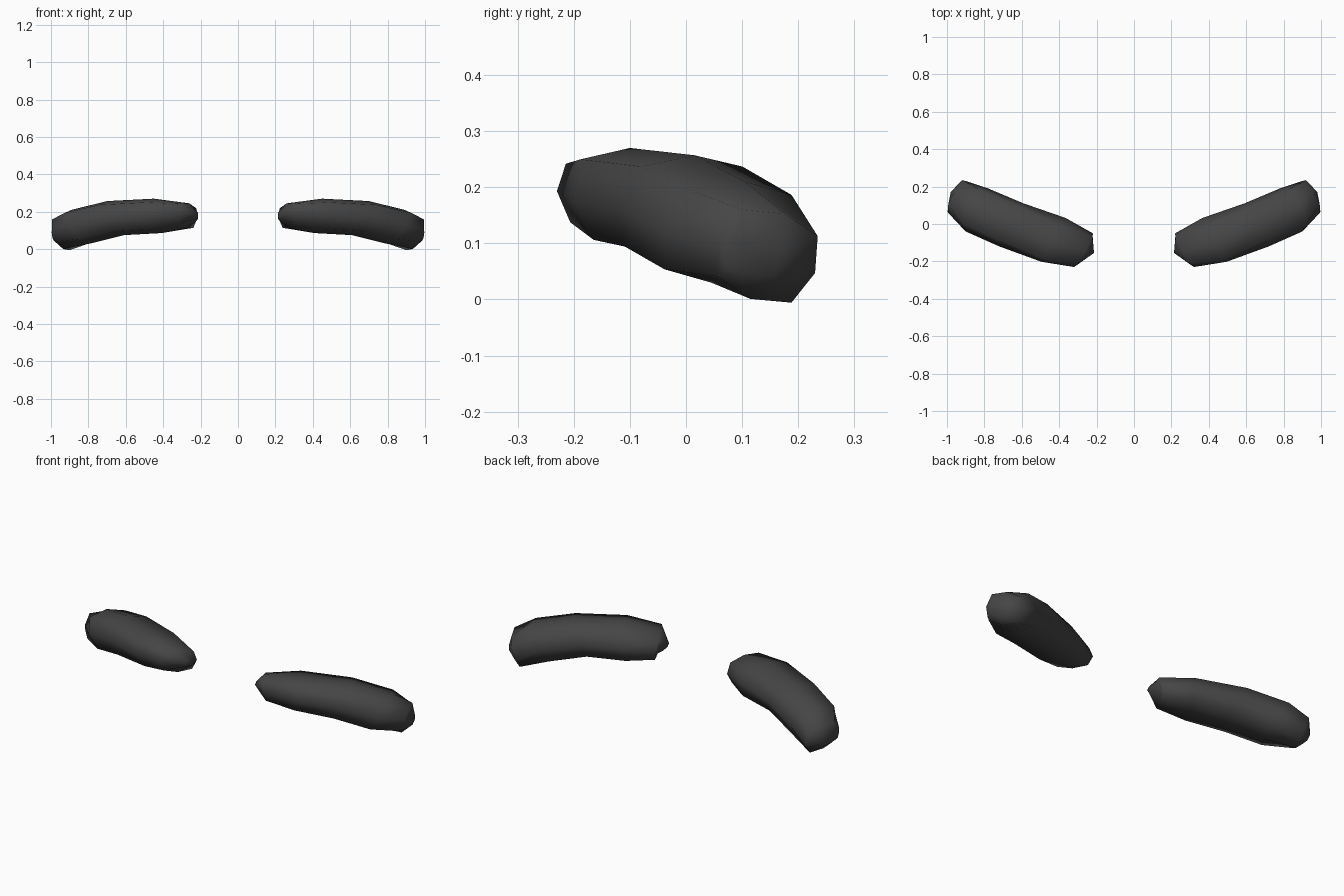
import bpy, bmesh, math
from mathutils import Vector

if "Cube" in bpy.data.objects:
    bpy.data.objects.remove(bpy.data.objects["Cube"])

mat = bpy.data.materials.new("charcoal")
mat.diffuse_color = (0.06, 0.06, 0.06, 1)
mat.use_nodes = True
mat.node_tree.nodes["Principled BSDF"].inputs["Base Color"].default_value = mat.diffuse_color

# Octagonal stations along a brow: centre, half-width vector (to front), half-height vector (up)
stations = [
    ((0.218, -0.105, 0.175), (-0.004, -0.05, 0.005), (0.0, 0.0, 0.02)),
    ((0.27, -0.14, 0.178), (0.05, -0.09, 0.015), (-0.01, -0.005, 0.067)),
    ((0.43, -0.085, 0.178), (0.065, -0.117, 0.0), (0.02, -0.015, 0.092)),
    ((0.655, -0.005, 0.166), (0.065, -0.115, 0.0), (0.045, 0.02, 0.091)),
    ((0.84, 0.075, 0.12), (0.06, -0.115, 0.005), (0.05, 0.03, 0.09)),
    ((0.947, 0.145, 0.077), (0.047, -0.085, 0.03), (0.012, 0.03, 0.076)),
    ((0.986, 0.12, 0.075), (0.01, -0.055, 0.012), (0.002, 0.01, 0.03)),
]
SIDES = 8
DIAG = 0.78  # slightly boxy cross-section


def brow(name, side):
    bm = bmesh.new()
    rings = []
    for c, u, v in stations:
        c, u, v = Vector(c), Vector(u), Vector(v)
        ring = []
        for i in range(SIDES):
            a = 2 * math.pi * i / SIDES
            k = DIAG / math.sqrt(0.5) if i % 2 else 1
            p = c + (u * math.cos(a) + v * math.sin(a)) * k
            ring.append(bm.verts.new((p.x * side, p.y, p.z)))
        rings.append(ring)
    for a, b in zip(rings, rings[1:]):
        for i in range(SIDES):
            j = (i + 1) % SIDES
            bm.faces.new((a[i], a[j], b[j], b[i]))
    bm.faces.new(rings[0])
    bm.faces.new(rings[-1])
    bmesh.ops.recalc_face_normals(bm, faces=bm.faces)
    for f in bm.faces:
        f.smooth = True
    me = bpy.data.meshes.new(name)
    bm.to_mesh(me)
    bm.free()
    me.materials.append(mat)
    bpy.context.collection.objects.link(bpy.data.objects.new(name, me))


brow("right_eyebrow", 1)
brow("left_eyebrow", -1)
